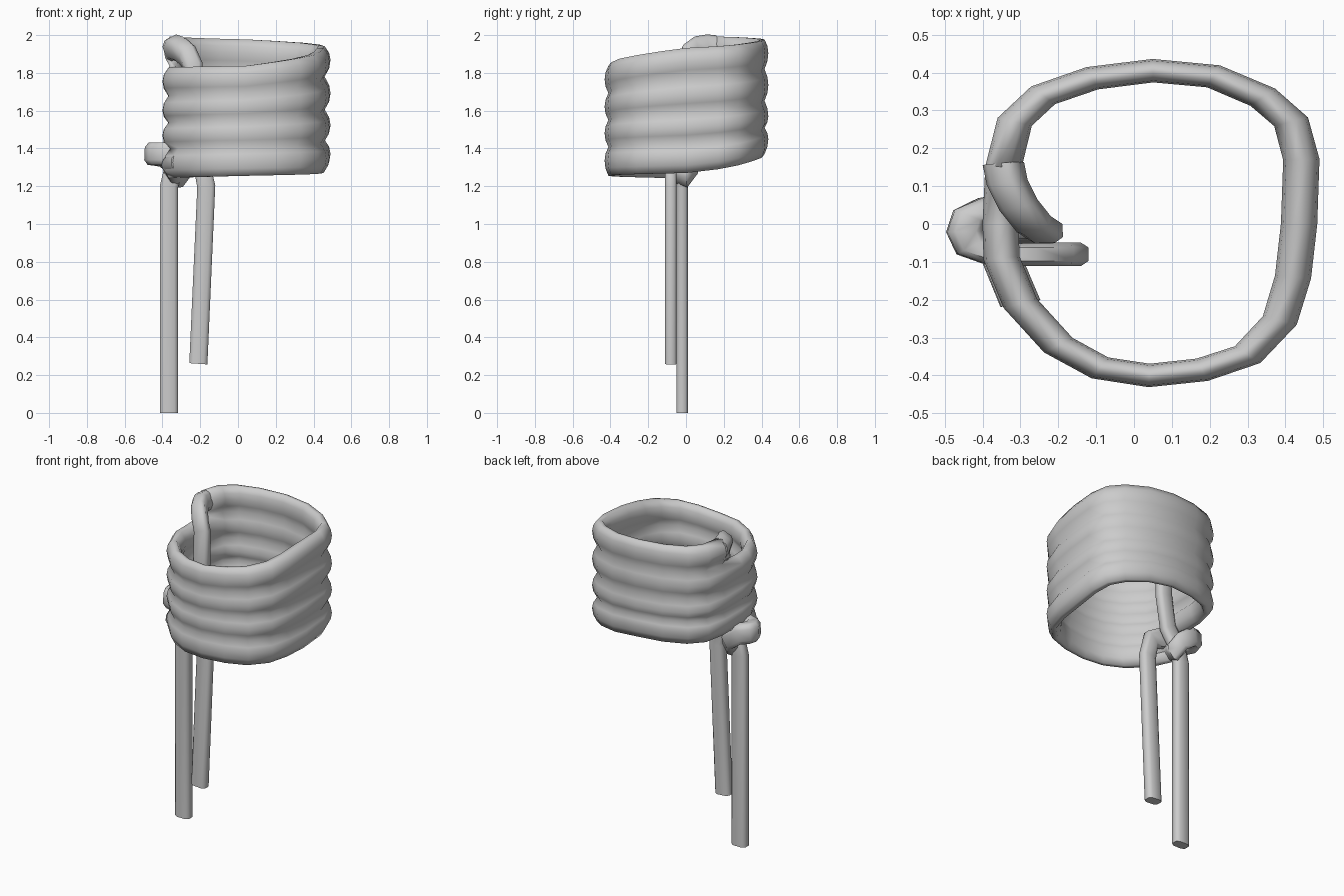
import bpy, bmesh, math
from mathutils import Vector

if "Cube" in bpy.data.objects:
    bpy.data.objects.remove(bpy.data.objects["Cube"])

RX, RY, RZ = 0.048, 0.031, 0.06   # flattened rope section

# one turn of the coil seen from above, clockwise from the left
TURN = [(-.352, .0), (-.345, .15), (-.315, .27), (-.24, .34), (-.11, .385),
        (.05, .405), (.21, .39), (.34, .335), (.415, .27), (.442, .17),
        (.436, 0), (.42, -.14), (.385, -.255), (.3, -.345), (.18, -.385),
        (.04, -.4), (-.09, -.38), (-.2, -.32), (-.3, -.21), (-.35, -.09)]
# coil height at left, back, right, front of every turn
HEIGHTS = [1.925, 1.905, 1.86, 1.765, 1.755, 1.735, 1.68, 1.62, 1.60,
           1.57, 1.51, 1.48, 1.47, 1.45, 1.35, 1.335, 1.32]
FIRST, LAST = 1, 79
# section of one coil turn: outward offset, height; turns share their valleys
SECTION = [(.35, -1), (.85, -.5), (1, 0), (.85, .5), (.35, 1),
           (-.35, 1), (-.85, .5), (-1, 0), (-.85, -.5), (-.35, -1)]
# section of the loose rope: a squarish octagon
ROPE = [(1, -.58), (1, .58), (.58, 1), (-.58, 1),
        (-1, .58), (-1, -.58), (-.58, -1), (.58, -1)]

LONG_TAIL = [(-.365, -.02, 0), (-.365, -.02, 1.2), (-.34, -.02, 1.3), (-.27, -.02, 1.4),
             (-.24, -.02, 1.6), (-.235, -.02, 1.83), (-.265, -.0, 1.89), (-.305, .05, 1.925),
             (-.335, .11, 1.935), (-.345, .16, 1.93)]
SHORT_TAIL = [(-.3, -.21, 1.325), (-.35, -.09, 1.32), (-.335, -.04, 1.28), (-.31, .0, 1.26),
              (-.33, .035, 1.31), (-.39, .04, 1.36), (-.435, .02, 1.37), (-.447, -.02, 1.37),
              (-.43, -.06, 1.37), (-.37, -.08, 1.37), (-.27, -.08, 1.36), (-.195, -.08, 1.32),
              (-.168, -.08, 1.2), (-.21, -.08, .26)]


def finish(bm, name, angle):
    bmesh.ops.recalc_face_normals(bm, faces=bm.faces)
    me = bpy.data.meshes.new(name)
    bm.to_mesh(me)
    bm.free()
    ob = bpy.data.objects.new(name, me)
    bpy.context.collection.objects.link(ob)
    bpy.ops.object.select_all(action='DESELECT')
    bpy.context.view_layer.objects.active = ob
    ob.select_set(True)
    bpy.ops.object.shade_smooth_by_angle(angle=math.radians(angle))


def sweep(name, pts, start):
    """Rope along points, even in a scaled space and then squashed."""
    bm = bmesh.new()
    scale = Vector((RX, RY, RZ))
    q = [Vector((x / RX, y / RY, z / RZ)) for x, y, z in pts]
    rings, normal = [], Vector(start)
    for i, p in enumerate(q):
        tan = Vector()
        if i:
            tan += (p - q[i - 1]).normalized()
        if i < len(q) - 1:
            tan += (q[i + 1] - p).normalized()
        tan.normalize()
        normal = (normal - tan * normal.dot(tan)).normalized()
        side = tan.cross(normal)
        rings.append([bm.verts.new((p + normal * u + side * v) * scale) for u, v in ROPE])
    for a, b in zip(rings, rings[1:]):
        for k in range(8):
            j = (k + 1) % 8
            bm.faces.new((a[k], a[j], b[j], b[k]))
    bm.faces.new(rings[0])
    bm.faces.new(rings[-1])
    bmesh.ops.translate(bm, verts=bm.verts, vec=(0, 0, 0))
    finish(bm, name, 60)


def height(i):
    k, t = divmod(i, 5)
    return HEIGHTS[k] * (1 - t / 5) + HEIGHTS[min(k + 1, 16)] * t / 5


def coil():
    bm = bmesh.new()
    rings = []
    for i in range(FIRST, LAST + 1):
        x, y = TURN[i % 20]
        z = height(i)
        up = (height(i - 20) - z) / 2 if i - 20 >= FIRST else 0.072
        down = (z - height(i + 20)) / 2 if i + 20 <= LAST else 0.08
        (x0, y0), (x1, y1) = TURN[(i - 1) % 20], TURN[(i + 1) % 20]
        out = Vector(((y0 - y1) / RY, (x1 - x0) / RX)).normalized()
        rings.append([bm.verts.new((x + out.x * RX * u, y + out.y * RY * u,
                                    z + v * (up if v > 0 else down))) for u, v in SECTION])
    for i, (a, b) in enumerate(zip(rings, rings[1:]), FIRST):
        for k in range(10):
            # leave out the faces hidden between touching turns
            if (k == 4 and i - 20 >= FIRST) or (k == 9 and i + 21 <= LAST):
                continue
            j = (k + 1) % 10
            bm.faces.new((a[k], a[j], b[j], b[k]))
    bm.faces.new(rings[0])
    bm.faces.new(rings[-1])
    bmesh.ops.remove_doubles(bm, verts=bm.verts, dist=0.002)
    finish(bm, "coil", 100)


coil()
sweep("long_tail", LONG_TAIL, (1, 0, 0))
# walk the short tail from its free end so its section lines up with the axes
sweep("knot_and_short_tail", SHORT_TAIL[::-1], (1, 0, 0))
